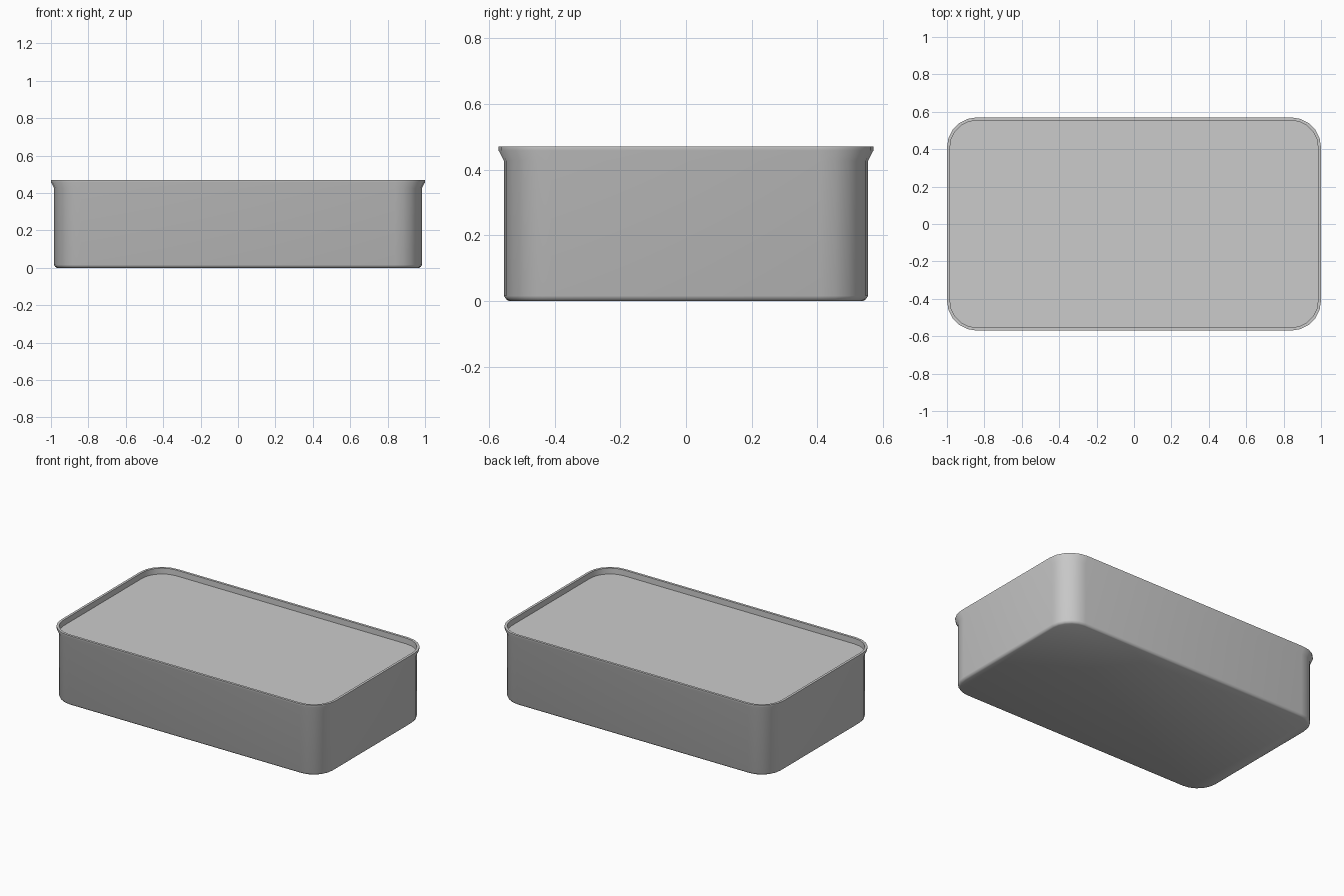
import bpy, bmesh, math

if "Cube" in bpy.data.objects:
    bpy.data.objects.remove(bpy.data.objects["Cube"])

HX, HY = 1.0, 0.57      # half sizes at the rim
RADIUS, SEGS = 0.16, 5  # corner rounding


def ring(bm, inset, z):
    """Rounded rectangle of vertices, moved inwards by inset."""
    verts = []
    for i, (sx, sy) in enumerate([(1, 1), (-1, 1), (-1, -1), (1, -1)]):
        for k in range(SEGS + 1):
            a = math.pi / 2 * (i + k / SEGS)
            verts.append(bm.verts.new((sx * (HX - RADIUS) + (RADIUS - inset) * math.cos(a),
                                       sy * (HY - RADIUS) + (RADIUS - inset) * math.sin(a), z)))
    return verts


def lofted(name, profile, cap_start, cap_end):
    """Skin rounded rectangles through (inset, z) pairs."""
    bm = bmesh.new()
    rings = [ring(bm, *p) for p in profile]
    n = len(rings[0])
    for a, b in zip(rings, rings[1:]):
        for i in range(n):
            j = (i + 1) % n
            bm.faces.new((a[i], a[j], b[j], b[i]))
    if cap_start:
        bm.faces.new(rings[0][::-1])
    if cap_end:
        bm.faces.new(rings[-1])
    mesh = bpy.data.meshes.new(name)
    bm.to_mesh(mesh)
    bm.free()
    obj = bpy.data.objects.new(name, mesh)
    bpy.context.collection.objects.link(obj)
    bpy.ops.object.select_all(action='DESELECT')
    obj.select_set(True)
    bpy.context.view_layer.objects.active = obj
    bpy.ops.object.shade_smooth_by_angle(angle=math.radians(50))
    return obj


# Tray: chamfered foot, straight wall, flared rim, shallow recessed top
lofted("tray", [(0.032, 0.0), (0.023, 0.005), (0.016, 0.016),
                (0.016, 0.427), (0.0, 0.458), (0.0, 0.47),
                (0.016, 0.47), (0.016, 0.432)], True, True)
